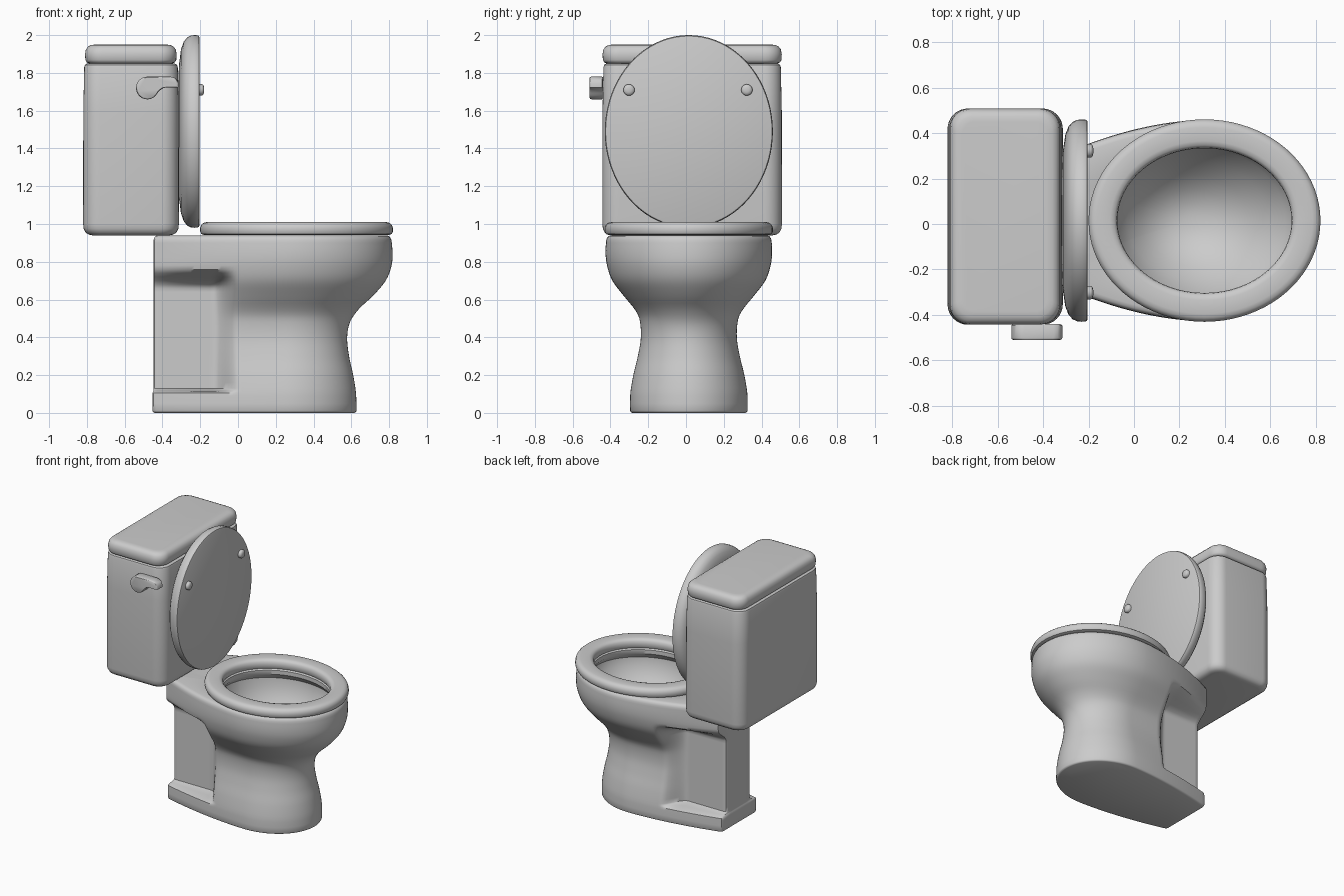
import bpy, bmesh
from math import sin, cos, pi, atan2

if "Cube" in bpy.data.objects:
    bpy.data.objects.remove(bpy.data.objects["Cube"])

CY = 0.015   # y centre of bowl, seat and lid


def loft(name, rings, caps=True, closed=False):
    """Skin a list of equal-length point rings into a smooth object."""
    bm = bmesh.new()
    vs = [[bm.verts.new(p) for p in r] for r in rings]
    n = len(vs[0])
    pairs = list(zip(vs, vs[1:])) + ([(vs[-1], vs[0])] if closed else [])
    for a, b in pairs:
        for i in range(n):
            j = (i + 1) % n
            bm.faces.new((a[i], a[j], b[j], b[i]))
    if caps and not closed:
        bm.faces.new(vs[0][::-1])
        bm.faces.new(vs[-1])
    bmesh.ops.recalc_face_normals(bm, faces=bm.faces)
    me = bpy.data.meshes.new(name)
    bm.to_mesh(me)
    bm.free()
    ob = bpy.data.objects.new(name, me)
    bpy.context.collection.objects.link(ob)
    bpy.ops.object.select_all(action='DESELECT')
    bpy.context.view_layer.objects.active = ob
    ob.select_set(True)
    bpy.ops.object.shade_smooth_by_angle(angle=0.7)
    return ob


def ellipse(rx, ry, n=80):
    return [(rx * cos(2 * pi * i / n), ry * sin(2 * pi * i / n)) for i in range(n)]


def rounded_rect(x0, x1, y0, y1, r, seg=8):
    pts = []
    for k, (cx, cy) in enumerate([(x1 - r, y1 - r), (x0 + r, y1 - r), (x0 + r, y0 + r), (x1 - r, y0 + r)]):
        for s in range(seg + 1):
            a = pi / 2 * (k + s / seg)
            pts.append((cx + r * cos(a), cy + r * sin(a)))
    return pts


def smoothstep(a, b, v):
    t = max(0, min(1, (v - a) / (b - a)))
    return t * t * (3 - 2 * t)


def curve_at(keys, z):
    """Smooth (Hermite) interpolation of (z, value) keys."""
    m = len(keys)
    slope = lambda i: ((keys[min(i + 1, m - 1)][1] - keys[max(i - 1, 0)][1]) /
                       (keys[min(i + 1, m - 1)][0] - keys[max(i - 1, 0)][0]))
    i = max(k for k in range(m - 1) if keys[k][0] <= z or k == 0)
    (z0, a), (z1, b) = keys[i], keys[i + 1]
    h = z1 - z0
    t = (z - z0) / h
    return (a * (2 * t**3 - 3 * t**2 + 1) + b * (3 * t**2 - 2 * t**3)
            + h * (slope(i) * (t**3 - 2 * t**2 + t) + slope(i + 1) * (t**3 - t**2)))


# Tank and tank lid: stacked rounded rectangles
def tank_part(name, profile, x0, x1, y0, y1):
    loft(name, [[(x, y, z) for x, y in rounded_rect(x0 + d, x1 - d, y0 + d, y1 - d, 0.09 - d * 0.6)]
                for z, d in profile])


tank_part("tank", [(0.94, 0.05), (0.944, 0.03), (0.955, 0.013), (0.975, 0.003), (1.0, 0),
                   (1.6, 0.001), (1.83, 0.006), (1.843, 0.01), (1.85, 0.022)], -0.82, -0.313, -0.443, 0.508)
tank_part("tank_lid", [(1.85, 0.025), (1.856, 0.012), (1.868, 0.005), (1.9, 0.003), (1.925, 0.008),
                       (1.94, 0.02), (1.948, 0.037), (1.95, 0.06)], -0.813, -0.322, -0.445, 0.51)

# Flush handle: extruded teardrop outline with softened rim
outline = [(-0.48 + 0.06 * cos(a), 1.72 + 0.06 * sin(a))
           for a in [pi / 2 + pi * 1.35 * i / 20 for i in range(21)]]
outline += [(-0.413, 1.708), (-0.395, 1.72), (-0.375, 1.723), (-0.315, 1.723), (-0.315, 1.745),
            (-0.322, 1.762), (-0.335, 1.774), (-0.355, 1.78)]
hx, hz = -0.44, 1.74
loft("flush_handle", [[(hx + (x - hx) * s, y, hz + (z - hz) * s) for x, z in outline]
                      for y, s in [(-0.44, 0.92), (-0.446, 1), (-0.5, 1), (-0.507, 0.97), (-0.51, 0.91)]])

# Raised cover: flat front, domed back
loft("cover", [[(x, CY + p, 1.49 + q) for p, q in ellipse(0.445 * s, 0.51 * s)]
               for x, s in [(-0.204, 0.975), (-0.207, 0.99), (-0.215, 0.998), (-0.23, 1), (-0.25, 0.995),
                            (-0.27, 0.975), (-0.288, 0.93), (-0.302, 0.85), (-0.312, 0.7),
                            (-0.317, 0.5), (-0.318, 0.2)]])
for side, label in ((-1, "left"), (1, "right")):
    loft("bumper_" + label, [[(x, CY - 0.005 + side * 0.312 + p, 1.71 + q) for p, q in ellipse(r, r, 20)]
                             for x, r in [(-0.21, 0.03), (-0.19, 0.03), (-0.183, 0.025), (-0.179, 0.012)]])

# Seat ring
loft("seat", [[(0.31 + p, CY + q, z) for p, q in ellipse(0.51 + d, 0.445 + d)]
              for d, z in [(-0.02, 0.942), (-0.006, 0.947), (0, 0.96), (0, 0.98), (-0.006, 0.996),
                           (-0.018, 1.006), (-0.035, 1.01), (-0.095, 1.01), (-0.113, 1.005),
                           (-0.124, 0.993), (-0.127, 0.975), (-0.127, 0.955), (-0.12, 0.942)]], closed=True)

# Bowl and pedestal: lofted outline with side recesses at the back
FRONT = [(0, 0.628), (0.1, 0.625), (0.2, 0.61), (0.3, 0.588), (0.4, 0.578), (0.48, 0.593), (0.55, 0.64),
         (0.62, 0.715), (0.7, 0.782), (0.78, 0.813), (0.85, 0.818), (0.94, 0.81)]
WIDTH = [(0, 0.311), (0.1, 0.31), (0.2, 0.294), (0.3, 0.27), (0.4, 0.254), (0.5, 0.262), (0.55, 0.288),
         (0.62, 0.345), (0.7, 0.405), (0.78, 0.433), (0.85, 0.441), (0.94, 0.436)]


def outer_ring(z, inset=0.0):
    xf, ry = curve_at(FRONT, z) - inset, curve_at(WIDTH, z) - inset
    xm = 0.26 + 0.03 * smoothstep(0.5, 0.9, z)
    rec = smoothstep(0.105, 0.13, z) * (1 - smoothstep(0.66, 0.765, z))
    xb = -0.453 + 0.006 * smoothstep(0.1, 0.12, z) + inset
    wb = 0.21 + 0.03 * smoothstep(0.6, 0.8, z) - inset
    half = [(xm + (xf - xm) * cos(pi / 2 * i / 24), ry * sin(pi / 2 * i / 24)) for i in range(25)]
    for i in range(1, 41):
        t = i / 40
        x = xm + (xb + 0.02 - xm) * t
        w = ry - (ry - wb) * t**1.75
        k = rec * (1 - smoothstep(-0.13, 0.0, x))
        half.append((x, w + (0.145 - w) * k))
    we = half[-1][1]
    half += [(xb + 0.006, we - 0.006), (xb, we - 0.02), (xb, we * 0.5), (xb, 0)]
    return half + [(x, -y) for x, y in half[-2:0:-1]]


levels = [0.012, 0.05, 0.09, 0.105, 0.112, 0.118, 0.124, 0.13, 0.16]
levels += [0.2 + 0.02 * i for i in range(36)] + [0.915]
shape = [(0, 0.012), (0.004, 0.004)] + [(z, 0) for z in levels] + [(0.928, 0.004), (0.936, 0.011), (0.94, 0.024)]
rings = [[(x, CY + y, z) for x, y in outer_ring(z, d)] for z, d in shape]
angles = [atan2(y - CY, x - 0.31) for x, y, z in rings[-1]]
for z, rx, ry in [(0.94, 0.40, 0.335), (0.93, 0.388, 0.322), (0.9, 0.388, 0.322), (0.885, 0.4, 0.335),
                  (0.86, 0.42, 0.355), (0.8, 0.41, 0.35), (0.72, 0.37, 0.315), (0.64, 0.31, 0.26),
                  (0.57, 0.235, 0.2), (0.52, 0.165, 0.14), (0.49, 0.09, 0.08), (0.48, 0.03, 0.03)]:
    cx = 0.31 - 0.06 * smoothstep(0.8, 0.5, z) if z > 0.8 else 0.31 - 0.06 * (0.8 - z) / 0.32
    if z > 0.8:
        cx = 0.31
    ring = []
    for a in angles:
        r = 1 / ((cos(a) / rx)**2 + (sin(a) / ry)**2)**0.5
        ring.append((cx + r * cos(a), CY + r * sin(a), z))
    rings.append(ring)
loft("bowl", rings)
